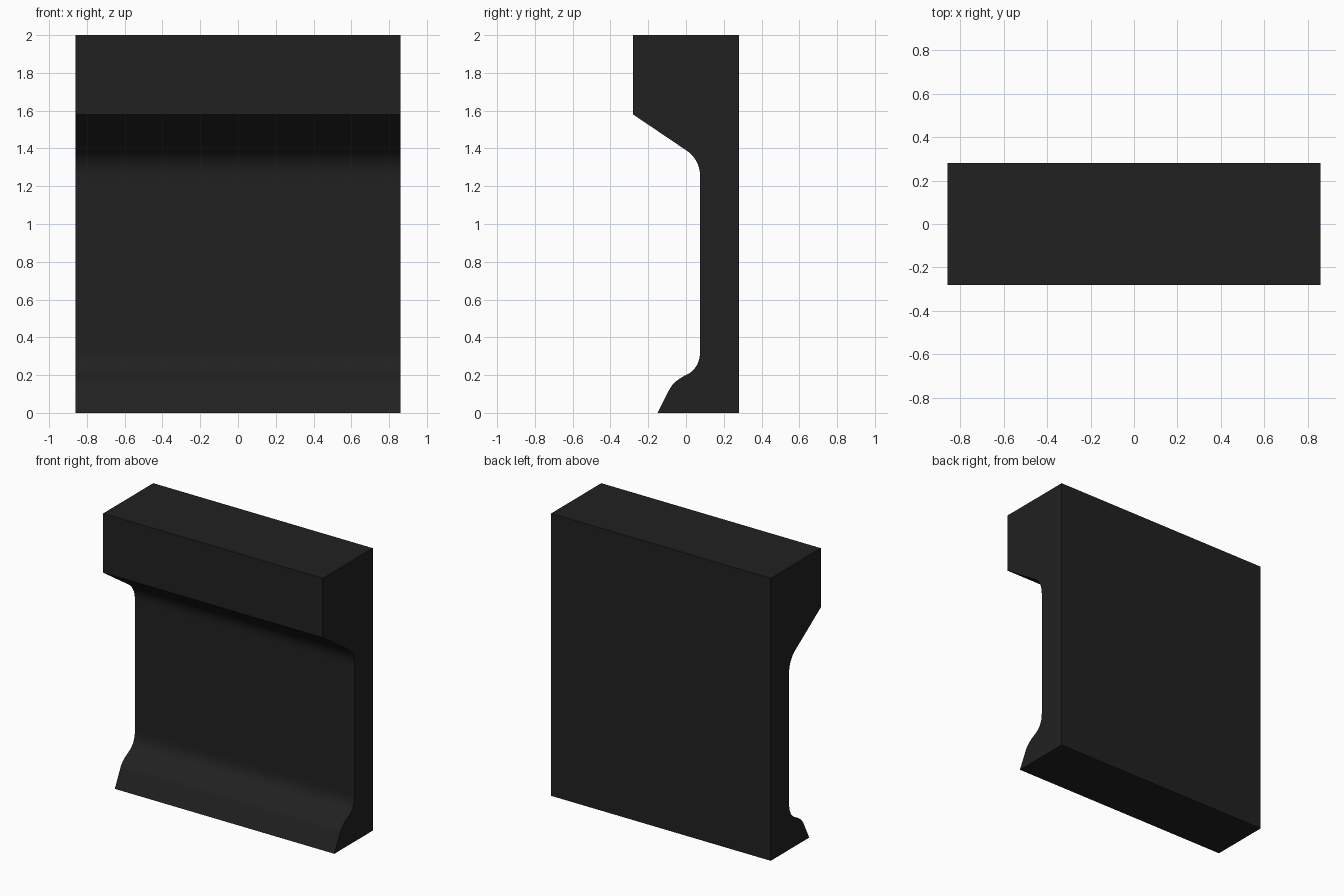
import bpy, bmesh, math
from mathutils import Vector

if "Cube" in bpy.data.objects:
    bpy.data.objects.remove(bpy.data.objects["Cube"])

HALF_WIDTH = 0.86


def fillet(a, corner, b, steps=10):
    """Smooth curve from a to b, tangent to the lines meeting at corner."""
    a, c, b = Vector(a), Vector(corner), Vector(b)
    return [tuple(a * (1 - t) ** 2 + c * 2 * t * (1 - t) + b * t * t)
            for t in (i / steps for i in range(steps + 1))]


# Side profile (y, z): flat back, overhanging head, recessed panel, flared foot
profile = [(0.28, 0), (0.28, 2), (-0.28, 2), (-0.28, 1.58)]
profile += fillet((0.0, 1.391), (0.075, 1.34), (0.075, 1.25))
profile += fillet((0.075, 0.33), (0.075, 0.235), (0.0, 0.2))
profile += fillet((0.0, 0.2), (-0.065, 0.17), (-0.09, 0.12))[1:]
profile += [(-0.15, 0)]

# Extrude the profile across the width
bm = bmesh.new()
face = bm.faces.new([bm.verts.new((-HALF_WIDTH, y, z)) for y, z in profile])
ext = bmesh.ops.extrude_face_region(bm, geom=[face], use_keep_orig=True)
bmesh.ops.translate(bm, vec=(2 * HALF_WIDTH, 0, 0),
                    verts=[g for g in ext["geom"] if isinstance(g, bmesh.types.BMVert)])
bmesh.ops.recalc_face_normals(bm, faces=bm.faces)
mesh = bpy.data.meshes.new("moulded_wall_panel")
bm.to_mesh(mesh)
bm.free()
panel = bpy.data.objects.new("moulded_wall_panel", mesh)
bpy.context.collection.objects.link(panel)

# Near-black finish
mat = bpy.data.materials.new("near_black")
mat.diffuse_color = (0.015, 0.015, 0.015, 1)
mat.use_nodes = True
mat.node_tree.nodes["Principled BSDF"].inputs["Base Color"].default_value = mat.diffuse_color
mesh.materials.append(mat)

# Smooth the curved coves, keep the hard edges
bpy.context.view_layer.objects.active = panel
panel.select_set(True)
bpy.ops.object.shade_smooth_by_angle(angle=math.radians(20))
